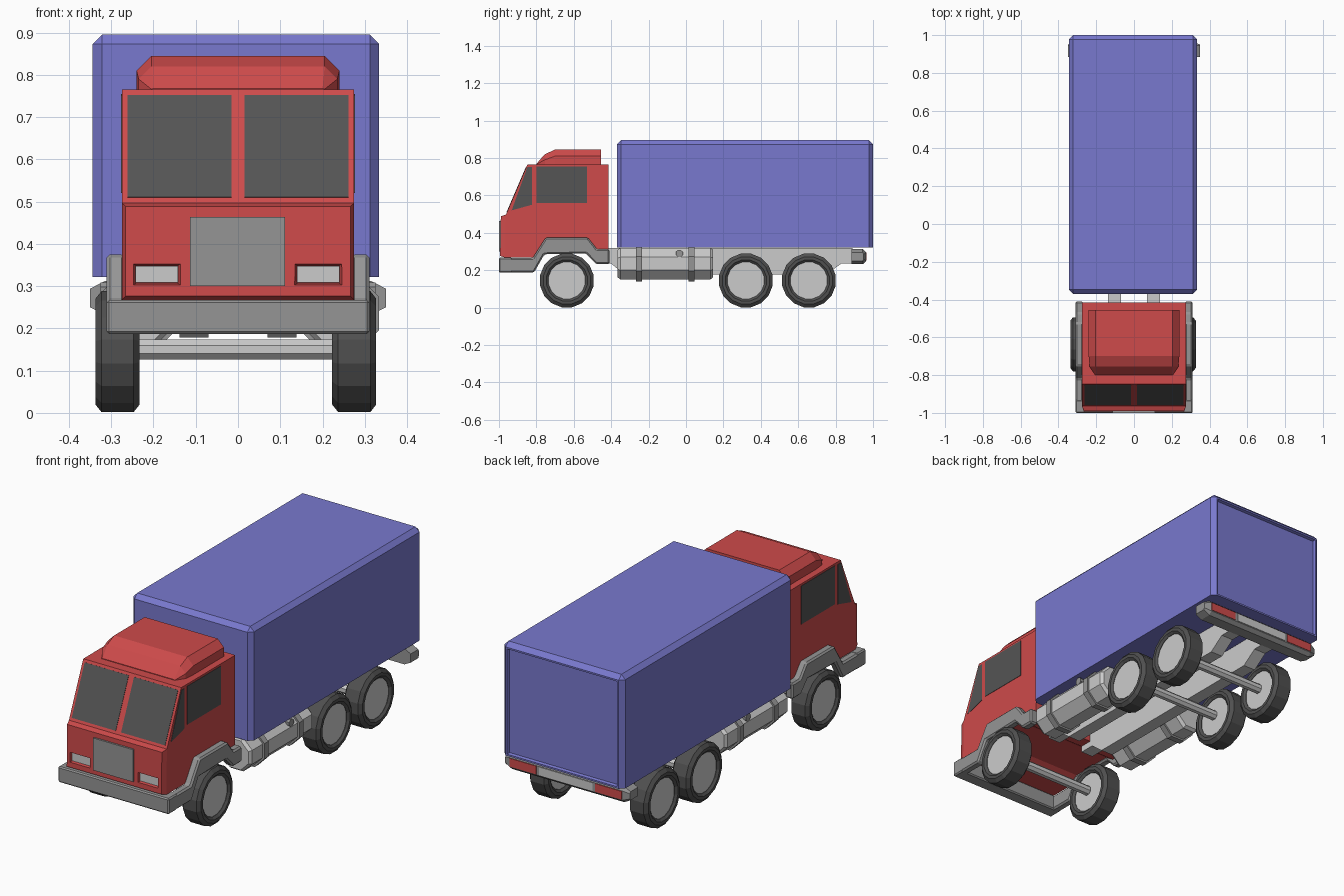
import bpy, bmesh, math
from mathutils import Vector

if "Cube" in bpy.data.objects:
    bpy.data.objects.remove(bpy.data.objects["Cube"])


def material(name, r, g, b):
    m = bpy.data.materials.new(name)
    m.diffuse_color = (r, g, b, 1)
    m.use_nodes = True
    m.node_tree.nodes["Principled BSDF"].inputs["Base Color"].default_value = m.diffuse_color
    return m


RED = material("red_paint", 0.62, 0.07, 0.07)
BLUE = material("blue_paint", 0.19, 0.19, 0.62)
GLASS = material("dark_glass", 0.09, 0.09, 0.09)
RUBBER = material("rubber", 0.08, 0.08, 0.08)
GREY = material("mid_grey", 0.3, 0.3, 0.3)
CX = -0.005  # small sideways offset of body and wheels


def finish(name, bm, mat=None):
    bmesh.ops.recalc_face_normals(bm, faces=bm.faces)
    me = bpy.data.meshes.new(name)
    bm.to_mesh(me)
    bm.free()
    ob = bpy.data.objects.new(name, me)
    bpy.context.collection.objects.link(ob)
    if mat:
        me.materials.append(mat)
    return ob


def loft_bm(sections, closed=False):
    """Skin a list of equal-length point loops; cap the ends unless closed."""
    bm = bmesh.new()
    rings = [[bm.verts.new(p) for p in s] for s in sections]
    n = len(rings[0])
    pairs = list(zip(rings, rings[1:]))
    if closed:
        pairs.append((rings[-1], rings[0]))
    else:
        bm.faces.new(rings[0])
        bm.faces.new(rings[-1])
    for a, b in pairs:
        for i in range(n):
            j = (i + 1) % n
            bm.faces.new((a[i], a[j], b[j], b[i]))
    return bm


def loft(name, sections, mat=None, closed=False):
    return finish(name, loft_bm(sections, closed), mat)


def prism_x(profile, x0, x1):
    return [[(x, y, z) for y, z in profile] for x in (x0, x1)]


def box(name, x0, x1, y0, y1, z0, z1, mat=None):
    return loft(name, prism_x([(y0, z0), (y1, z0), (y1, z1), (y0, z1)], x0, x1), mat)


def rect_y(x0, x1, z0, z1, y):
    return [(x0, y, z0), (x1, y, z0), (x1, y, z1), (x0, y, z1)]


def ring(n, r, centre, axis, turn=0.5):
    pts = []
    for i in range(n):
        a = 2 * math.pi * (i + turn) / n
        u, v = r * math.cos(a), r * math.sin(a)
        pts.append(Vector(centre) + Vector((0, u, v) if axis == "x" else (u, 0, v)))
    return pts


def bevel(ob, width):
    m = ob.modifiers.new("bevel", "BEVEL")
    m.width, m.segments = width, 1
    m.limit_method, m.angle_limit = "ANGLE", math.radians(25)


# Cargo box: chamfered except at the floor, recessed rear door
x0, x1 = CX - 0.339, CX + 0.339
bm = loft_bm([rect_y(x0, x1, 0.322, 0.895, -0.37), rect_y(x0, x1, 0.322, 0.895, 1.0)])
edges = [e for e in bm.edges if max(v.co.z for v in e.verts) > 0.5]
bmesh.ops.bevel(bm, geom=edges, offset=0.022, segments=1, affect="EDGES")
bmesh.ops.recalc_face_normals(bm, faces=bm.faces)
rear = [f for f in bm.faces if f.normal.y > 0.99]
bmesh.ops.inset_region(bm, faces=rear, thickness=0.012)
bmesh.ops.inset_region(bm, faces=rear, thickness=0.006, depth=-0.014)
finish("cargo_box", bm, BLUE)

# Cab: side profile with a raised, chamfered nose
profile = [(-0.415, 0.765), (-0.848, 0.765), (-0.963, 0.497), (-0.967, 0.267),
           (-0.81, 0.267), (-0.755, 0.30), (-0.53, 0.30), (-0.48, 0.267), (-0.415, 0.267)]
bm = loft_bm(prism_x(profile, -0.275, 0.275))
bmesh.ops.recalc_face_normals(bm, faces=bm.faces)
nose = [f for f in bm.faces if f.normal.y < -0.98 and f.calc_center_median().y < -0.9]
bmesh.ops.inset_region(bm, faces=nose, thickness=0.013, depth=0.027)
cab = finish("cab", bm, RED)

# Headlights in tapered recesses
for s, side in ((-1, "right"), (1, "left")):
    c = s * 0.191 - 0.001
    cutter = loft(side + "_headlight_cutter",
                  [rect_y(c - 0.061, c + 0.061, 0.299, 0.356, -1.01),
                   rect_y(c - 0.049, c + 0.049, 0.307, 0.348, -0.972)])
    cutter.hide_render = True
    cutter.hide_set(True)
    m = cab.modifiers.new("headlight_recess", "BOOLEAN")
    m.operation, m.solver, m.object = "DIFFERENCE", "EXACT", cutter
    box(side + "_headlight", c - 0.05, c + 0.05, -0.984, -0.965, 0.308, 0.348)

# Grille
box("grille", -0.113, 0.111, -1.0, -0.97, 0.30, 0.464, GREY)

# Roof fairing: sections of (y, width, side height, top width, top height)
sections = []
for y, w, zs, wt, zt in ((-0.80, 0.205, 0.766, 0.20, 0.768), (-0.755, 0.235, 0.79, 0.205, 0.82),
                         (-0.70, 0.24, 0.81, 0.205, 0.845), (-0.455, 0.24, 0.81, 0.205, 0.845)):
    half = [(w, 0.76), (w, zs), (wt, zt)]
    sections.append([(x, y, z) for x, z in half] + [(-x, y, z) for x, z in reversed(half)])
loft("roof_fairing", sections, RED)


# Windscreens lie on the slanted front plane
def on_screen(x, z, out):
    y = -0.963 + (z - 0.497) / 0.268 * 0.115
    return (x, y - out * 0.92, z + out * 0.39)


corner = [(0.015, 0.51), (0.262, 0.51), (0.262, 0.752), (0.015, 0.752)]
front_glass = [(-0.848, 0.752), (-0.823, 0.752), (-0.823, 0.55), (-0.932, 0.52)]
side_glass = [(-0.80, 0.755), (-0.53, 0.755), (-0.53, 0.56), (-0.80, 0.56)]
fender = [(-1.0, 0.265), (-0.82, 0.265), (-0.75, 0.375), (-0.525, 0.375), (-0.475, 0.312),
          (-0.41, 0.312), (-0.41, 0.232), (-0.48, 0.232), (-0.535, 0.29), (-0.757, 0.285),
          (-0.813, 0.187), (-1.0, 0.187)]
rail = [(-0.48, 0.318), (0.89, 0.318), (0.89, 0.235), (0.83, 0.235), (0.75, 0.178),
        (-0.33, 0.178), (-0.40, 0.235), (-0.48, 0.235)]

for s, side in ((-1, "right"), (1, "left")):
    loft(side + "_windscreen", [[on_screen(s * x, z, o) for x, z in corner]
                                for o in (-0.004, 0.002)], GLASS)
    loft(side + "_quarter_window", prism_x(front_glass, s * 0.27, s * 0.277), GLASS)
    loft(side + "_door_window", prism_x(side_glass, s * 0.27, s * 0.277), GLASS)
    bevel(loft(side + "_fender", prism_x(fender, s * 0.268, s * 0.311), GREY), 0.008)
    # Chassis rail
    loft(side + "_chassis_rail", prism_x(rail, s * 0.07, s * 0.138))
    # Fuel tank with two straps and a filler cap
    c = s * 0.24
    tank = [(-0.365, 0.08), (-0.35, 0.092), (0.13, 0.092), (0.145, 0.08)]
    loft(side + "_tank", [ring(8, r, (c, y, 0.235), "y") for y, r in tank])
    for i, y in enumerate((-0.25, 0.03)):
        loft(f"{side}_tank_strap_{i}", [ring(8, 0.102, (c, y + d, 0.235), "y")
                                        for d in (-0.016, 0.016)], GREY)
    loft(side + "_filler_cap", [ring(8, 0.02, (s * x, -0.035, 0.29), "x")
                                for x in (0.28, 0.325)], GREY)
    # Tail lights
    box(side + "_tail_light", s * 0.165, s * 0.315, 0.95, 0.966, 0.252, 0.294, RED)

# Front bumper
bevel(box("front_bumper", -0.311, 0.311, -1.0, -0.93, 0.187, 0.267, GREY), 0.006)

# Rear bumper with tapered ends
loft("rear_bumper", [[(x, 0.885, 0.272 - h), (x, 0.945, 0.272 - h), (x, y, 0.272 - h * 0.6),
                      (x, y, 0.272 + h * 0.6), (x, 0.945, 0.272 + h), (x, 0.885, 0.272 + h)]
                     for x, h, y in ((-0.35, 0.022, 0.95), (-0.315, 0.04, 0.963),
                                     (0.315, 0.04, 0.963), (0.35, 0.022, 0.95))], GREY)
box("plate_holder", -0.15, 0.15, 0.95, 0.966, 0.252, 0.294)

# Axles, tyres and wheel discs
tyre = [(-0.042, 0.10), (-0.052, 0.112), (-0.052, 0.128), (-0.038, 0.146),
        (0.038, 0.146), (0.052, 0.128), (0.052, 0.112), (0.042, 0.10)]
for name, y in (("front", -0.637), ("middle", 0.32), ("rear", 0.657)):
    loft(name + "_axle", [ring(8, 0.025, (x, y, 0.15), "x") for x in (-0.24, 0.23)])
    for s, side in ((-1, "right"), (1, "left")):
        c = CX + s * 0.28
        loft(f"{name}_{side}_tyre", [ring(16, r, (c + dx, y, 0.145), "x") for dx, r in tyre],
             RUBBER, closed=True)
        loft(f"{name}_{side}_wheel_disc", [ring(16, 0.101, (c + dx, y, 0.145), "x")
                                           for dx in (-0.04, 0.04)])
